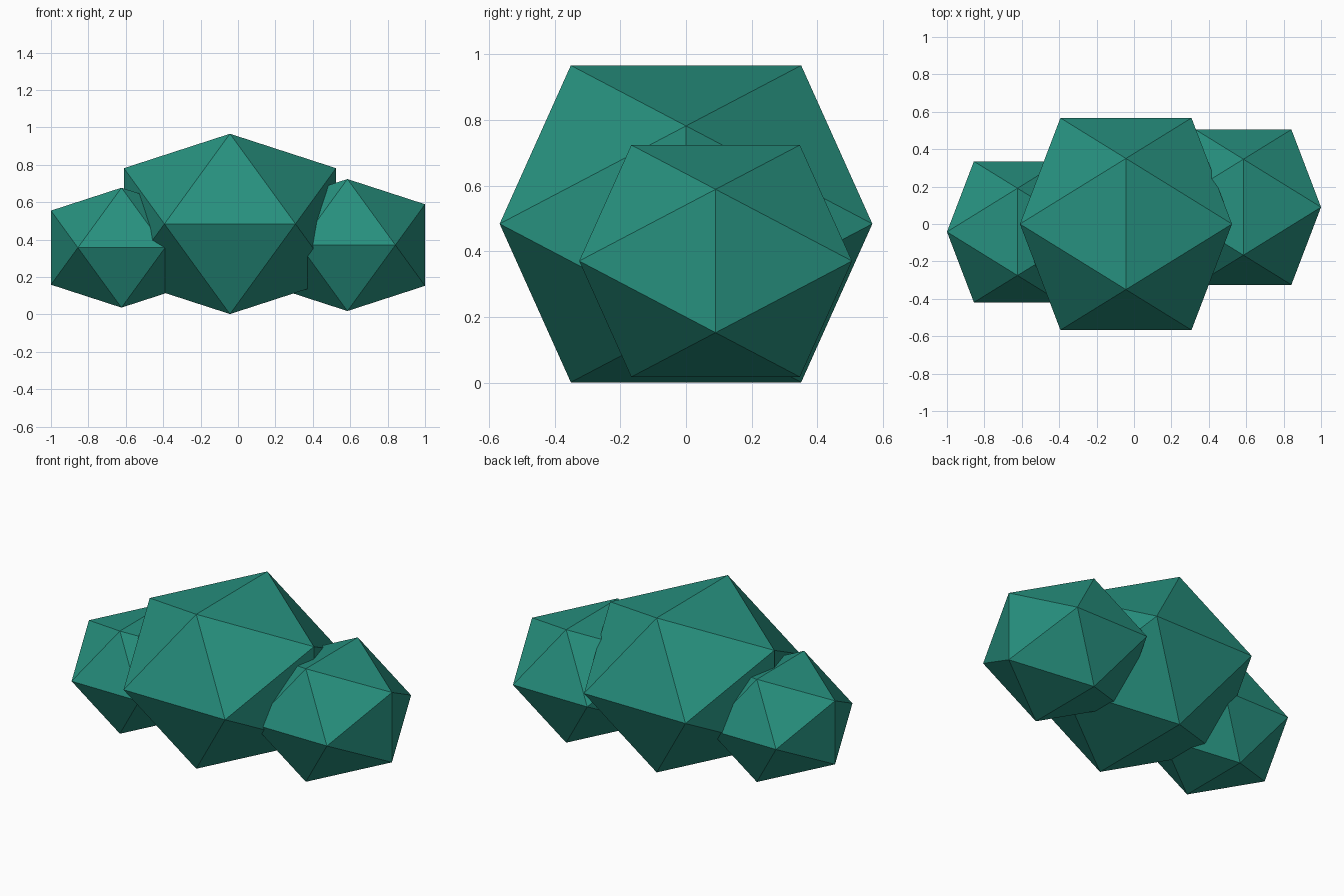
import bpy, bmesh
from mathutils import Vector

cube = bpy.data.objects.get("Cube")
if cube:
    bpy.data.objects.remove(cube, do_unlink=True)

# Single leaf colour
leaf = bpy.data.materials.new("teal_green")
leaf.use_nodes = True
colour = (0.02, 0.28, 0.21, 1)
leaf.diffuse_color = colour
leaf.node_tree.nodes["Principled BSDF"].inputs["Base Color"].default_value = colour

GOLDEN = (5 ** 0.5 - 1) / 2
SQUASH = 0.85


def clump(name, centre, reach):
    """Flat-shaded, slightly squashed icosahedron with axis-aligned edges."""
    bm = bmesh.new()
    for a in (-1, 1):
        for b in (-GOLDEN, GOLDEN):
            for co in ((0, b, a), (a, 0, b), (b, a, 0)):
                bm.verts.new(Vector(co) * reach)
    bmesh.ops.convex_hull(bm, input=bm.verts[:])
    bmesh.ops.scale(bm, vec=(1, 1, SQUASH), verts=bm.verts)
    bmesh.ops.recalc_face_normals(bm, faces=bm.faces)
    mesh = bpy.data.meshes.new(name)
    bm.to_mesh(mesh)
    bm.free()
    mesh.materials.append(leaf)
    obj = bpy.data.objects.new(name, mesh)
    obj.location = centre
    bpy.context.collection.objects.link(obj)


# Bush made of three overlapping clumps
clump("middle_clump", (-0.043, 0, 0.484), 0.567)
clump("left_clump", (0.585, 0.09, 0.371), 0.415)
clump("right_clump", (-0.623, -0.042, 0.357), 0.377)
